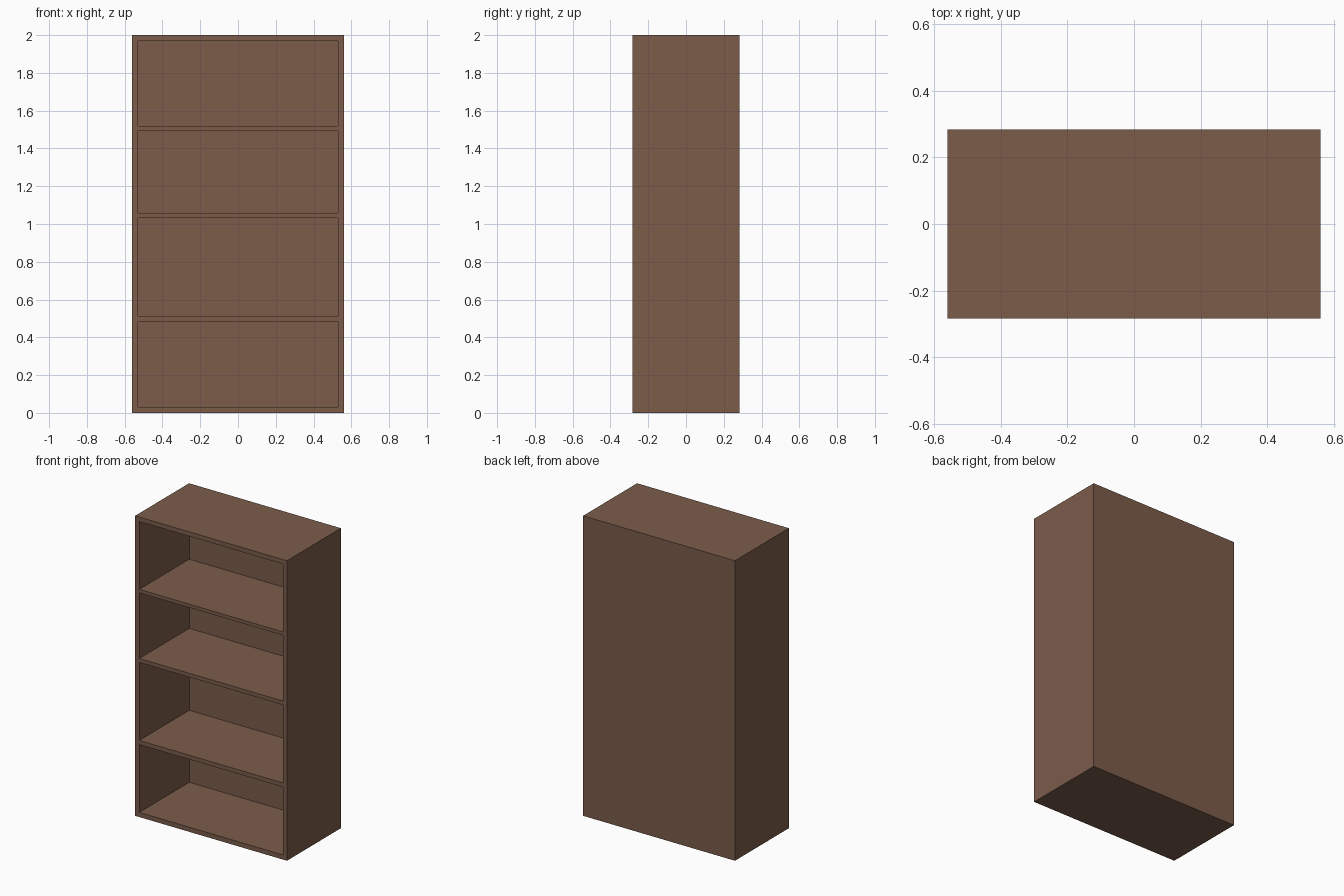
import bpy, bmesh
from mathutils import Matrix

if "Cube" in bpy.data.objects:
    bpy.data.objects.remove(bpy.data.objects["Cube"])

W, D, H = 1.12, 0.568, 2.0        # overall size
SIDE = 0.031                      # side panel thickness
BACK = 0.042                      # back panel thickness
# bottom and top of each open compartment
BAYS = [(0.031, 0.483), (0.511, 1.031), (1.057, 1.495), (1.518, 1.970)]

wood = bpy.data.materials.new("brown_wood")
wood.diffuse_color = (0.198, 0.107, 0.0685, 1.0)
wood.use_nodes = True
wood.node_tree.nodes["Principled BSDF"].inputs["Base Color"].default_value = wood.diffuse_color

bm = bmesh.new()
# solid cabinet block
bmesh.ops.create_cube(bm, size=1.0,
                      matrix=Matrix.Translation((0, 0, H / 2)) @ Matrix.Diagonal((W, D, H, 1)))


def slice_at(co, no):
    bmesh.ops.bisect_plane(bm, geom=bm.verts[:] + bm.edges[:] + bm.faces[:],
                           plane_co=co, plane_no=no, dist=1e-6)


# lay out the side panels and the shelves
for s in (-1, 1):
    slice_at((s * (W / 2 - SIDE), 0, 0), (1, 0, 0))
for bay in BAYS:
    for z in bay:
        slice_at((0, 0, z), (0, 0, 1))


def is_opening(f):
    c = f.calc_center_median()
    return (c.y < -D / 2 + 1e-4 and abs(c.x) < W / 2 - SIDE
            and any(lo < c.z < hi for lo, hi in BAYS))


# push the compartments in, leaving the back panel
openings = [f for f in bm.faces if is_opening(f)]
res = bmesh.ops.extrude_face_region(bm, geom=openings)
verts = [g for g in res["geom"] if isinstance(g, bmesh.types.BMVert)]
bmesh.ops.translate(bm, verts=verts, vec=(0, D - BACK, 0))
leftover = [f for f in bm.faces if is_opening(f)]
if leftover:
    bmesh.ops.delete(bm, geom=leftover, context='FACES_ONLY')
bmesh.ops.recalc_face_normals(bm, faces=bm.faces[:])

mesh = bpy.data.meshes.new("bookcase")
bm.to_mesh(mesh)
bm.free()
mesh.materials.append(wood)
bookcase = bpy.data.objects.new("bookcase", mesh)
bpy.context.collection.objects.link(bookcase)
